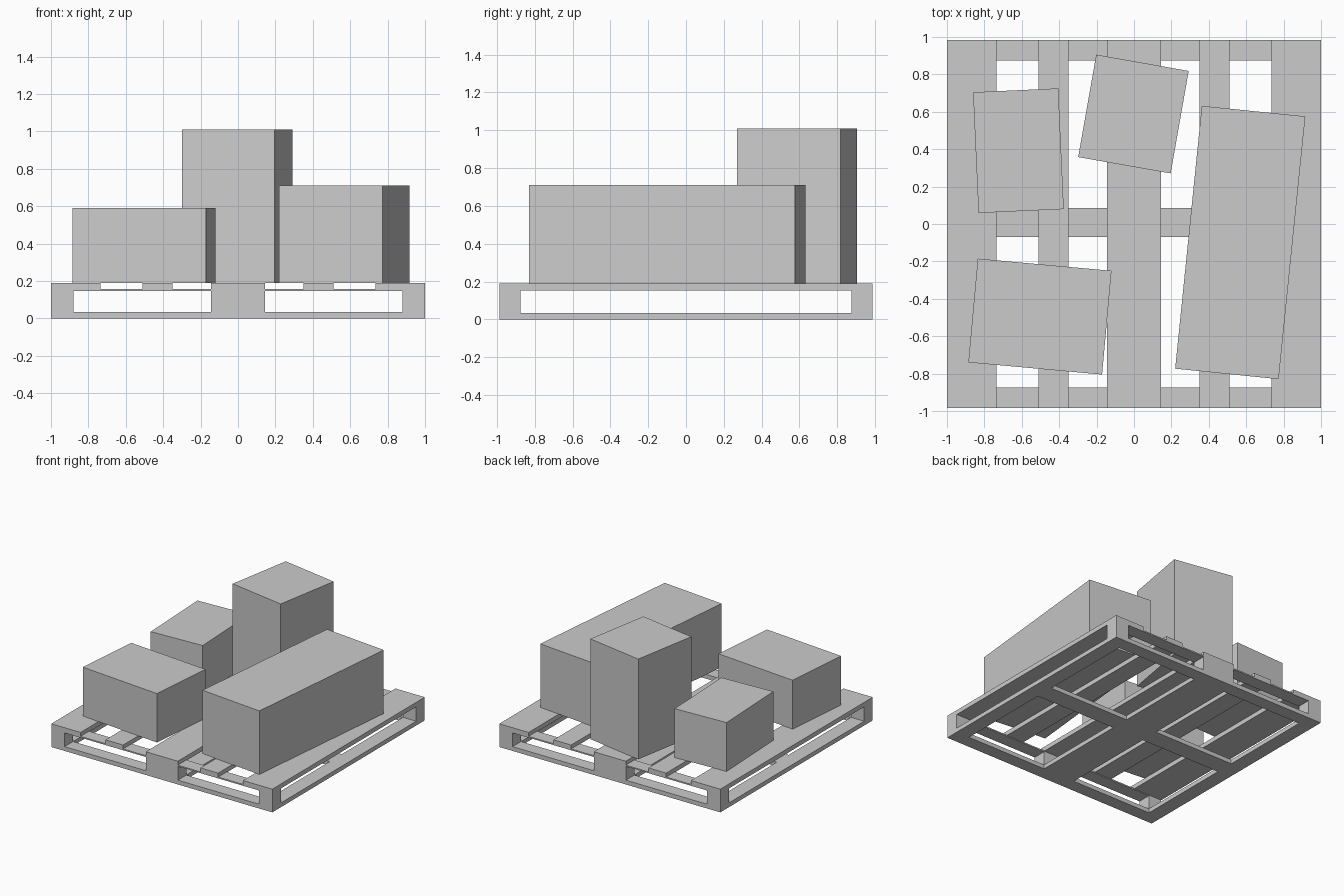
import bpy
from math import radians

if "Cube" in bpy.data.objects:
    bpy.data.objects.remove(bpy.data.objects["Cube"])


def box(name, x0, x1, y0, y1, z0, z1, angle=0):
    """Box from extents, turned about its own vertical axis."""
    bpy.ops.mesh.primitive_cube_add(
        size=1, location=((x0 + x1) / 2, (y0 + y1) / 2, (z0 + z1) / 2),
        rotation=(0, 0, radians(angle)))
    ob = bpy.context.object
    ob.name = name
    ob.scale = (x1 - x0, y1 - y0, z1 - z0)
    return ob


L = 0.985                                   # half depth of pallet
IN = 0.875                                  # inner edge of end members
BASE, DECK0, DECK1 = 0.035, 0.153, 0.19     # pallet levels

# Deck boards running front to back
for i, (a, b) in enumerate([(-1, -.735), (-.51, -.35), (-.145, .145), (.35, .51), (.735, 1)]):
    box(f"deck_board_{i}", a, b, -L, L, DECK0, DECK1)

# Bottom runners
for i, (a, b) in enumerate([(-1, -.88), (-.145, .145), (.88, 1)]):
    box(f"bottom_runner_{i}", a, b, -L, L, 0, BASE)

# Bottom cross boards between the runners
for i, (a, b) in enumerate([(-L, -IN), (-.07, .085), (IN, L)]):
    for j, (c, d) in enumerate([(-.88, -.145), (.145, .88)]):
        box(f"bottom_cross_{i}_{j}", c, d, a, b, 0, BASE)

# Thin upper cross boards and support blocks at both ends
for end, (a, b) in {"front": (-L, -IN), "back": (IN, L)}.items():
    for j, (c, d) in enumerate([(-.88, -.145), (.145, .88)]):
        box(f"{end}_upper_cross_{j}", c, d, a, b, .147, .158)
    for j, (c, d) in enumerate([(-1, -.88), (-.145, .145), (.88, 1)]):
        box(f"{end}_block_{j}", c, d, a, b, BASE, DECK0)

# Cartons: centre x, y, width, depth, top height, turn
cartons = {
    "tall_carton": (-.003, .588, .502, .556, 1.01, -10),
    "small_carton": (-.618, .392, .456, .646, .59, 2.6),
    "square_carton": (-.503, -.495, .718, .557, .59, -5.2),
    "long_carton": (.568, -.099, .556, 1.412, .71, -5.8),
}
for name, (x, y, w, d, top, turn) in cartons.items():
    box(name, x - w / 2, x + w / 2, y - d / 2, y + d / 2, DECK1, top, turn)
